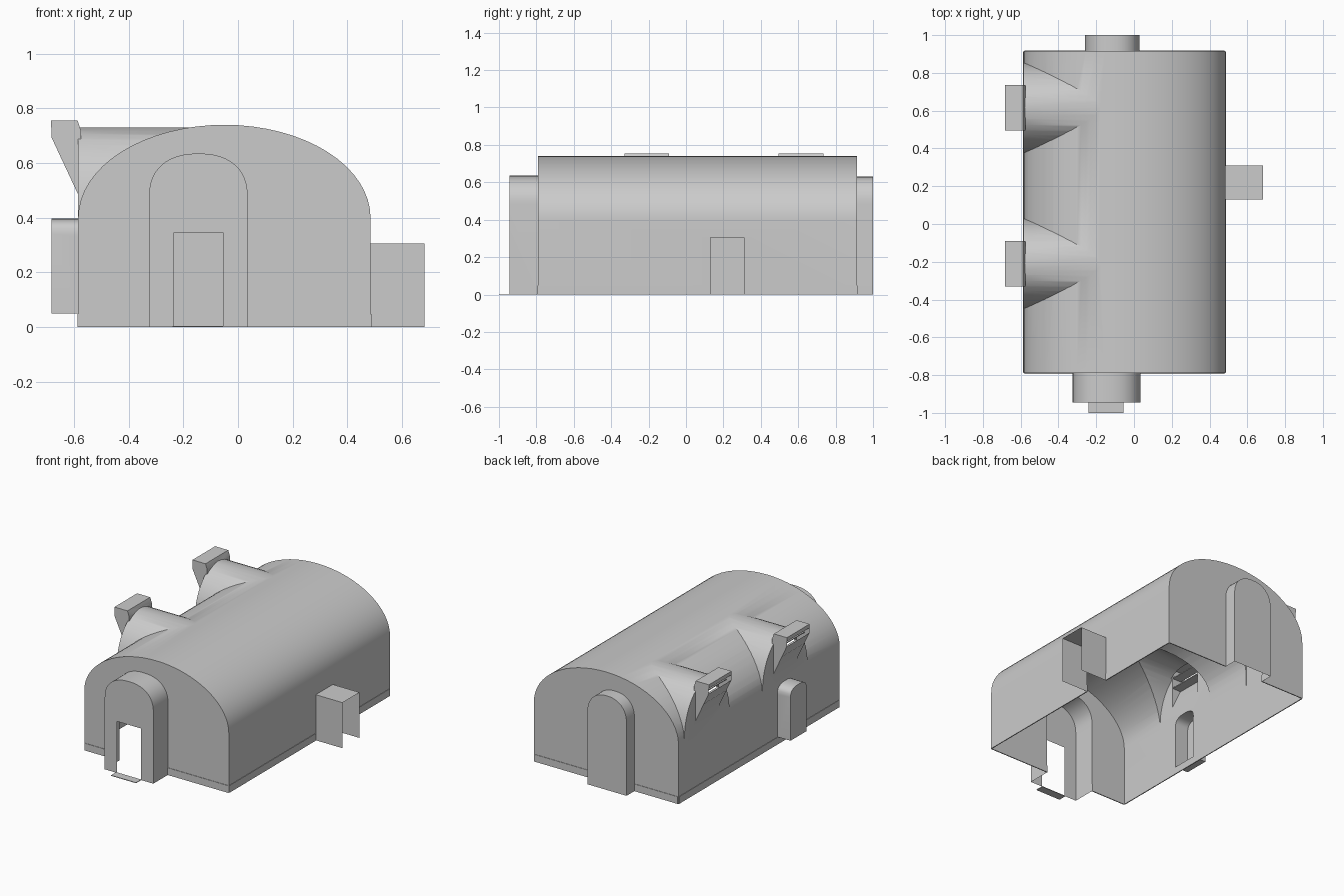
import bpy, bmesh, math
from mathutils import Vector

if "Cube" in bpy.data.objects:
    bpy.data.objects.remove(bpy.data.objects["Cube"])


def prism(name, pts, axis, a, b):
    """Solid extruded from a 2D profile along 'x' (pts = y,z) or 'y' (pts = x,z)."""
    bm = bmesh.new()
    def place(p, t):
        return (t, p[0], p[1]) if axis == 'x' else (p[0], t, p[1])
    r0 = [bm.verts.new(place(p, a)) for p in pts]
    r1 = [bm.verts.new(place(p, b)) for p in pts]
    bm.faces.new(r0)
    bm.faces.new(r1[::-1])
    n = len(pts)
    for i in range(n):
        j = (i + 1) % n
        bm.faces.new((r0[i], r1[i], r1[j], r0[j]))
    bmesh.ops.recalc_face_normals(bm, faces=bm.faces)
    me = bpy.data.meshes.new(name)
    bm.to_mesh(me)
    bm.free()
    ob = bpy.data.objects.new(name, me)
    bpy.context.collection.objects.link(ob)
    return ob


def arch(lo, hi, base, spring, top, exp=2.0, n=24):
    """Vertical sides with a (super)elliptical top."""
    c, r, h = (lo + hi) / 2, (hi - lo) / 2, top - spring
    pts = [(lo, base)]
    for i in range(n + 1):
        t = math.pi * (1 - i / n)
        u, v = math.cos(t), max(math.sin(t), 0)
        pts.append((c + r * math.copysign(abs(u) ** (2 / exp), u),
                    spring + h * v ** (2 / exp)))
    return pts + [(hi, base)]


def box(name, x0, x1, y0, y1, z0, z1):
    return prism(name, [(x0, z0), (x1, z0), (x1, z1), (x0, z1)], 'y', y0, y1)


X0, X1, Y0, Y1 = -0.585, 0.485, -0.79, 0.915
DORMERS = (-0.21, 0.615)

# vaulted hall and everything that opens into it
hall = prism("hall", arch(X0, X1, 0, 0.40, 0.74, n=32), 'y', Y0, Y1)
parts = [
    prism("front_porch", arch(-0.325, 0.035, 0, 0.48, 0.635, 2.3), 'y', -0.945, Y0 + 0.03),
    prism("rear_porch", arch(-0.26, 0.03, 0, 0.48, 0.63, 2.3), 'y', Y1 - 0.03, 1.0),
    box("side_passage", X1 - 0.03, 0.683, 0.13, 0.31, 0, 0.305),
    prism("side_niche", arch(-0.30, -0.13, 0.05, 0.34, 0.397, 2.6, 12), 'x', -0.683, X0 + 0.03),
]
for c in DORMERS:
    # barrel dormer and its projecting window hood
    parts.append(prism("dormer", arch(c - 0.2375, c + 0.2375, 0.33, 0.42, 0.73),
                       'x', X0 - 0.001, -0.06))
    parts.append(prism("dormer_hood", [(-0.683, 0.755), (-0.683, 0.695), (X0, 0.485),
                                       (X0 + 0.01, 0.485), (X0 + 0.01, 0.72),
                                       (X0 - 0.002, 0.755)],
                       'y', c - 0.12, c + 0.12))

for p in parts:
    m = hall.modifiers.new(p.name, 'BOOLEAN')
    m.operation, m.solver, m.object = 'UNION', 'EXACT', p
bpy.context.view_layer.update()
dg = bpy.context.evaluated_depsgraph_get()
merged = bpy.data.meshes.new_from_object(hall.evaluated_get(dg))
hall.modifiers.clear()
hall.data = merged
for p in parts:
    bpy.data.objects.remove(p)

# open the shell: floor, passage end, hood slots and front doorway
bm = bmesh.new()
bm.from_mesh(merged)


def is_open(f):
    c = f.calc_center_median()
    return (c.z < 0.002 or c.x > 0.68
            or (c.x < -0.68 and c.z > 0.6)
            or (c.y < -0.94 and -0.235 < c.x < -0.055 and c.z < 0.345))


for co, no in (((-0.235, 0, 0), (1, 0, 0)), ((-0.055, 0, 0), (1, 0, 0)),
               ((0, 0, 0.345), (0, 0, 1))):
    fs = [f for f in bm.faces if all(v.co.y < -0.944 for v in f.verts)]
    geom = set(fs) | {e for f in fs for e in f.edges} | {v for f in fs for v in f.verts}
    bmesh.ops.bisect_plane(bm, geom=list(geom), plane_co=Vector(co), plane_no=Vector(no))
bmesh.ops.delete(bm, geom=[f for f in bm.faces if is_open(f)], context='FACES')
bm.to_mesh(merged)
bm.free()

bpy.context.view_layer.objects.active = hall
hall.select_set(True)
bpy.ops.object.shade_smooth_by_angle(angle=math.radians(30))

# hood top edge and slats
for c in DORMERS:
    box("hood_lip", -0.684, -0.678, c - 0.12, c + 0.12, 0.73, 0.755)
    for z in (0.56, 0.63):
        box("hood_slat", -0.65, -0.585, c - 0.115, c + 0.115, z + 0.06, z + 0.066)

# base bands along the walls, broken at the openings
T, H = 0.003, 0.048
for y0, y1 in ((Y0 + 0.005, 0.13), (0.31, Y1 - 0.005)):
    box("base_band_right", X1 - T, X1 + T, y0, y1, 0, H)
box("base_band_left", X0 - T, X0 + T, Y0 + 0.005, Y1 - 0.005, 0, H)
for y, a, b in ((Y0, -0.325, 0.035), (Y1, -0.26, 0.03)):
    for x0, x1 in ((X0 + 0.005, a), (b, X1 - 0.005)):
        box("base_band_end", x0, x1, y - T, y + T, 0, H)

# doorstep in front of the porch
box("doorstep", -0.24, -0.055, -1.0, -0.945, 0, 0.004)
